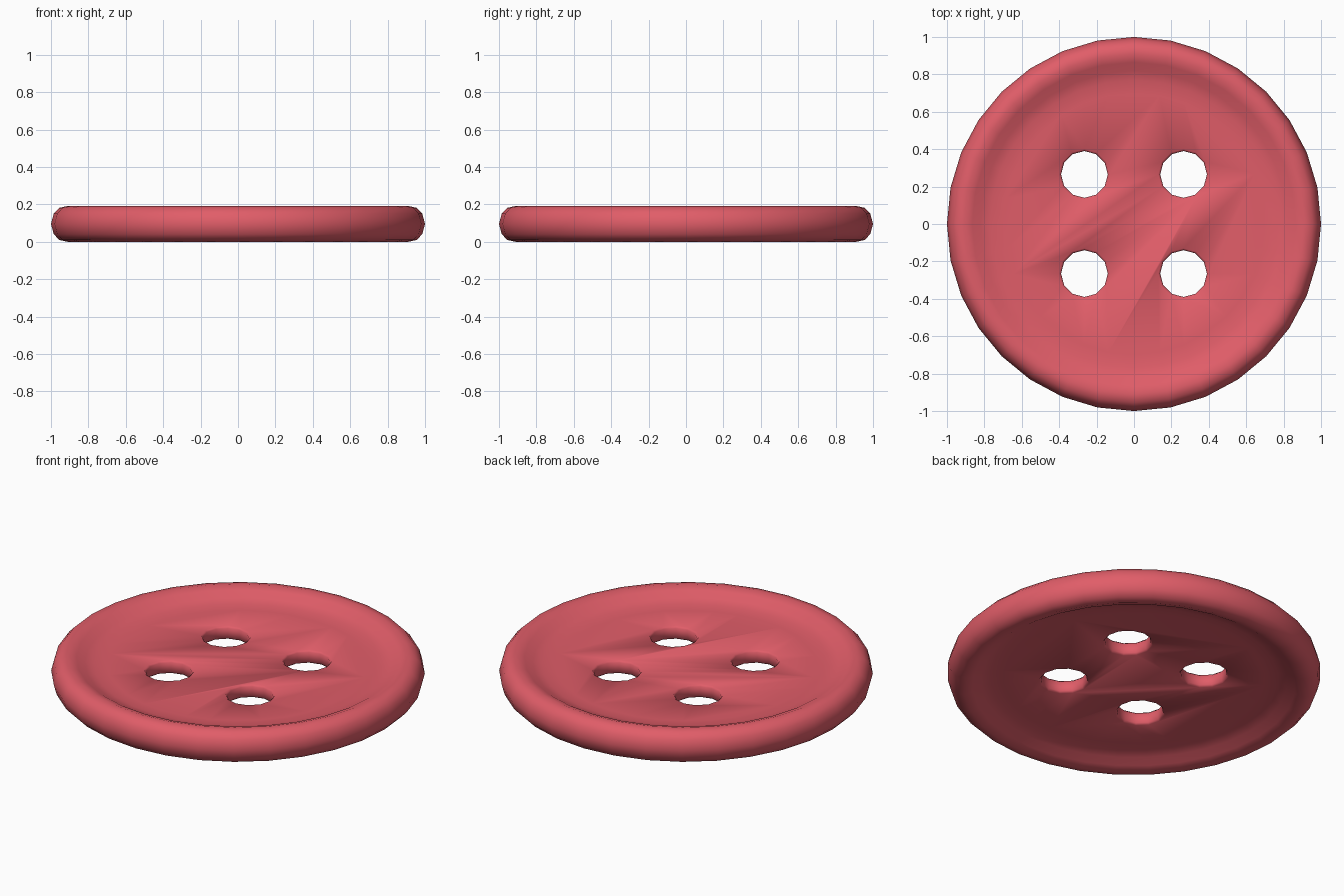
import bpy, bmesh
from math import sin, cos, pi, radians

if "Cube" in bpy.data.objects:
    bpy.data.objects.remove(bpy.data.objects["Cube"])


def lathe(name, profile, sides, center=(0, 0), turn=0.0):
    """Solid of revolution about z; profile runs from bottom to top, capped flat."""
    bm = bmesh.new()
    rings = []
    for r, z in profile:
        rings.append([bm.verts.new((center[0] + r * cos(2 * pi * i / sides + turn),
                                    center[1] + r * sin(2 * pi * i / sides + turn), z))
                      for i in range(sides)])
    for a, b in zip(rings, rings[1:]):
        for i in range(sides):
            j = (i + 1) % sides
            bm.faces.new((a[i], a[j], b[j], b[i]))
    bm.faces.new(rings[0][::-1])
    bm.faces.new(rings[-1])
    bmesh.ops.recalc_face_normals(bm, faces=bm.faces[:])
    mesh = bpy.data.meshes.new(name)
    bm.to_mesh(mesh)
    bm.free()
    obj = bpy.data.objects.new(name, mesh)
    bpy.context.collection.objects.link(obj)
    return obj


# Button body: rounded rim around a dished centre, same on both sides
MID = 0.096
upper = [(1.0, 0.0), (0.985, 0.055), (0.955, 0.086), (0.91, 0.096), (0.865, 0.081),
         (0.82, 0.056), (0.77, 0.043), (0.70, 0.038)]
profile = [(r, MID - h) for r, h in reversed(upper)] + [(r, MID + h) for r, h in upper[1:]]
button = lathe("button", profile, 32)

# Four thread holes with slightly eased edges
hole_profile = [(0.155, 0.038), (0.135, 0.058), (0.125, 0.068),
                (0.125, 0.124), (0.135, 0.134), (0.155, 0.154)]
cutters = []
for sx in (-1, 1):
    for sy in (-1, 1):
        cutter = lathe("hole_cutter", hole_profile, 12, (sx * 0.265, sy * 0.265))
        cutter.hide_render = True
        cutters.append(cutter)
        mod = button.modifiers.new("hole", 'BOOLEAN')
        mod.operation = 'DIFFERENCE'
        mod.solver = 'EXACT'
        mod.object = cutter

# Apply the cuts and remove the cutters
bpy.context.view_layer.objects.active = button
button.select_set(True)
for mod in list(button.modifiers):
    bpy.ops.object.modifier_apply(modifier=mod.name)
for cutter in cutters:
    bpy.data.objects.remove(cutter)

# Smooth shading and red plastic
bpy.ops.object.shade_smooth_by_angle(angle=radians(60))
red = bpy.data.materials.new("red_plastic")
red.diffuse_color = (0.75, 0.11, 0.14, 1)
red.use_nodes = True
red.node_tree.nodes["Principled BSDF"].inputs["Base Color"].default_value = red.diffuse_color
button.data.materials.clear()
button.data.materials.append(red)
